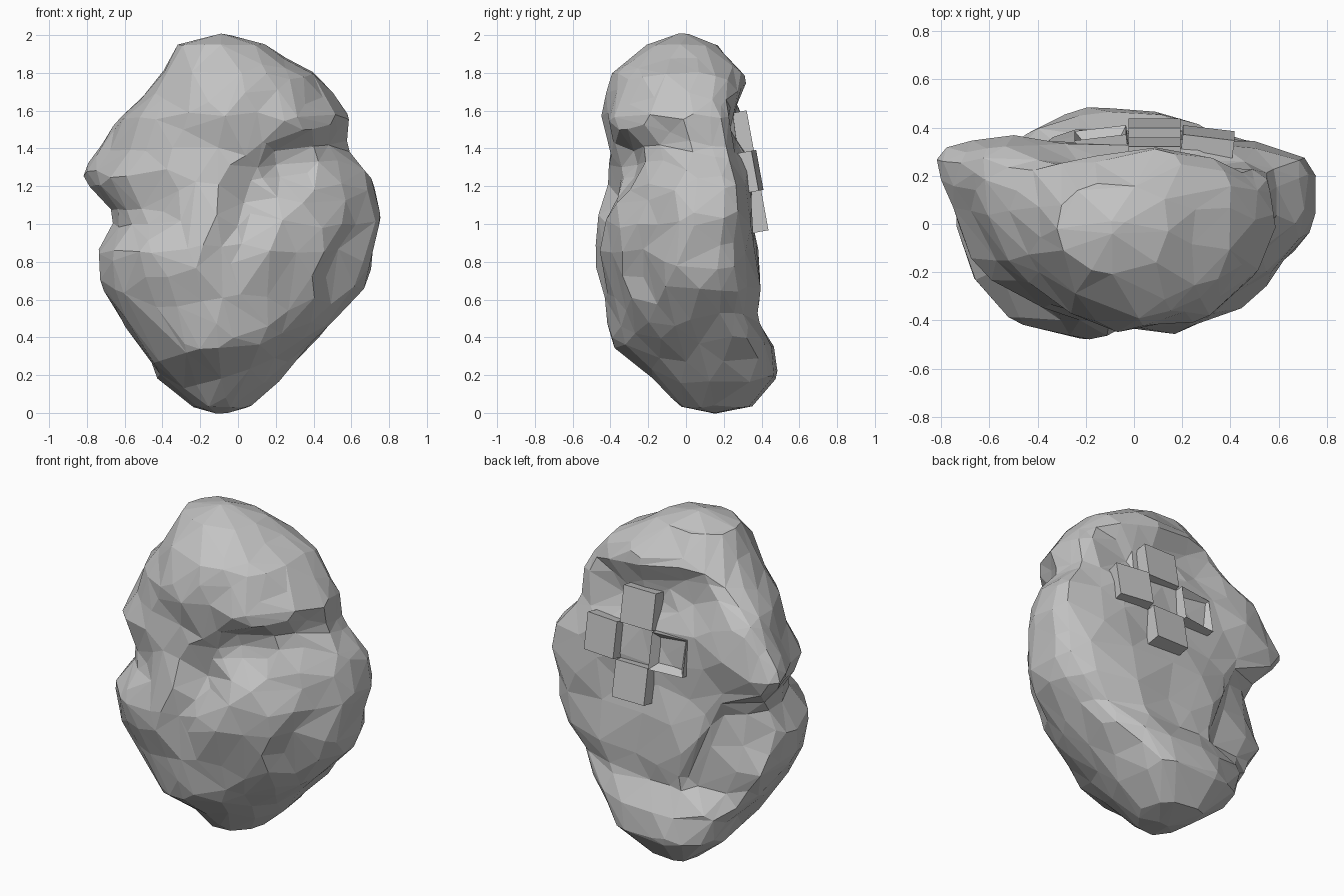
import bpy, bmesh, math
from mathutils import Vector, Matrix, noise
from mathutils.geometry import intersect_point_line

cube = bpy.data.objects.get("Cube")
if cube:
    bpy.data.objects.remove(cube, do_unlink=True)

# One stone colour
stone = bpy.data.materials.new("stone_grey")
stone.use_nodes = True
grey = (0.55, 0.55, 0.55, 1)
stone.diffuse_color = grey
shader = stone.node_tree.nodes["Principled BSDF"]
shader.inputs["Base Color"].default_value = grey
shader.inputs["Roughness"].default_value = 0.9


def add_object(name, bm):
    mesh = bpy.data.meshes.new(name)
    bm.to_mesh(mesh)
    bm.free()
    mesh.materials.append(stone)
    obj = bpy.data.objects.new(name, mesh)
    bpy.context.collection.objects.link(obj)
    return obj


# Boulder outline: height, right, left, front, back, y of the widest line
OUTLINE = [
    (0, -.13, -.05, .12, .18, .15),
    (.03, -.24, .07, -.02, .35, .17),
    (.2, -.43, .24, -.19, .48, .17),
    (.35, -.51, .37, -.38, .46, .13),
    (.5, -.63, .53, -.41, .37, .08),
    (.65, -.72, .66, -.43, .39, .05),
    (.85, -.73, .71, -.48, .37, .04),
    (1.03, -.66, .77, -.46, .35, .09),
    (1.25, -.76, .71, -.42, .34, .15),
    (1.4, -.67, .64, -.41, .33, .14),
    (1.57, -.61, .61, -.44, .32, .12),
    (1.8, -.39, .40, -.39, .30, .02),
    (1.95, -.31, .13, -.22, .17, -.02),
    (2, -.15, -.04, -.07, .03, -.02),
]

# Grooves (positive depth) and bumps (negative): start, end, radius, depth
GROOVES = [
    ((.06, -.42, 1.14), (.30, -.34, 1.32), .18, .08),     # below the dome
    ((.30, -.34, 1.32), (.58, -.12, 1.40), .17, .06),     # dome side
    ((.08, -.43, 1.04), (-.04, -.46, .80), .16, .05),     # front valley
    ((-.68, 0, 1.03), (-.45, -.30, 1.08), .18, .04),      # right-hand pinch
    ((.60, -.10, 1.0), (.48, -.20, .72), .15, .04),       # left-hand pocket
    ((.52, .30, 1.48), (.58, .20, 1.42), .24, .08),       # rear left notch
    ((-.25, .31, 1.60), (.40, .31, 1.52), .18, .09),      # hollow on the back
    ((-.60, .30, .90), (-.42, .36, .58), .2, .09),        # rear right pocket
    ((-.56, .37, 1.40), (-.66, .32, 1.32), .25, -.10),    # rear spur
    ((-.35, -.40, .80), (-.25, -.40, .60), .25, -.02),    # front bulge
]


def section(z):
    """Interpolate the outline at height z."""
    for low, high in zip(OUTLINE, OUTLINE[1:]):
        if z <= high[0]:
            t = (z - low[0]) / (high[0] - low[0])
            return [a + (b - a) * t for a, b in zip(low, high)][1:]
    return OUTLINE[-1][1:]


def roundness(c, s, z):
    """Square back, and a front that is fuller right below and left above."""
    if s > 0:
        return 3.4 - 2.8 * max(0, z - 1.5)
    upper = min(1, max(0, (z - 1.1) / .4))
    return 1.75 + .35 * upper if c > 0 else 2.3 - .5 * upper


def boulder_point(direction):
    z = min(2, max(0, 1 + direction.z))
    right, left, front, back, middle = section(z)
    angle = math.atan2(direction.y, direction.x)
    c, s = math.cos(angle), math.sin(angle)
    power = roundness(c, s, z)
    reach = (abs(c) ** power + abs(s) ** power) ** (-1 / power)
    depth = back - middle if s > 0 else middle - front
    p = Vector(((right + left) / 2 + c * reach * (left - right) / 2,
                middle + s * reach * depth, z))
    inward = Vector((-p.x, .05 - p.y, 0)).normalized()
    move = 0
    for start, end, radius, amount in GROOVES:
        a, b = Vector(start), Vector(end)
        t = intersect_point_line(p, a, b)[1]
        near = a.lerp(b, min(1, max(0, t)))
        fall = max(0, 1 - ((p - near).length / radius) ** 2)
        move += amount * fall
    move += .03 * noise.noise(p * 4.5)
    return p + inward * move


# Faceted boulder
bm = bmesh.new()
bmesh.ops.create_icosphere(bm, subdivisions=5, radius=1)
for v in bm.verts:
    v.co = boulder_point(v.co.normalized())
boulder = add_object("boulder", bm)
facets = boulder.modifiers.new("facets", "DECIMATE")
facets.ratio = .13

# Cross of four blocks around an open centre on the back
CELL = .215
lean = Matrix.Translation((.085, .30, 1.27)) @ Matrix.Rotation(.18, 4, "X")
for name, dx, dz in (("top", 0, 1), ("bottom", 0, -1),
                     ("left", 1, 0), ("right", -1, 0)):
    bm = bmesh.new()
    bmesh.ops.create_cube(bm, size=1)
    bmesh.ops.scale(bm, vec=(CELL, .16, CELL), verts=bm.verts)
    if name == "right":
        # Hollow in one block
        outer = max(bm.faces, key=lambda f: f.calc_center_median().y)
        bmesh.ops.inset_individual(bm, faces=[outer], thickness=.05, depth=0)
        bmesh.ops.translate(bm, vec=(0, -.05, 0), verts=outer.verts)
    turn = Matrix.Rotation(-.12 * dx, 4, "Z")
    place = lean @ Matrix.Translation((dx * CELL, 0, dz * CELL)) @ turn
    bmesh.ops.transform(bm, matrix=place, verts=bm.verts)
    add_object(name + "_block", bm)
